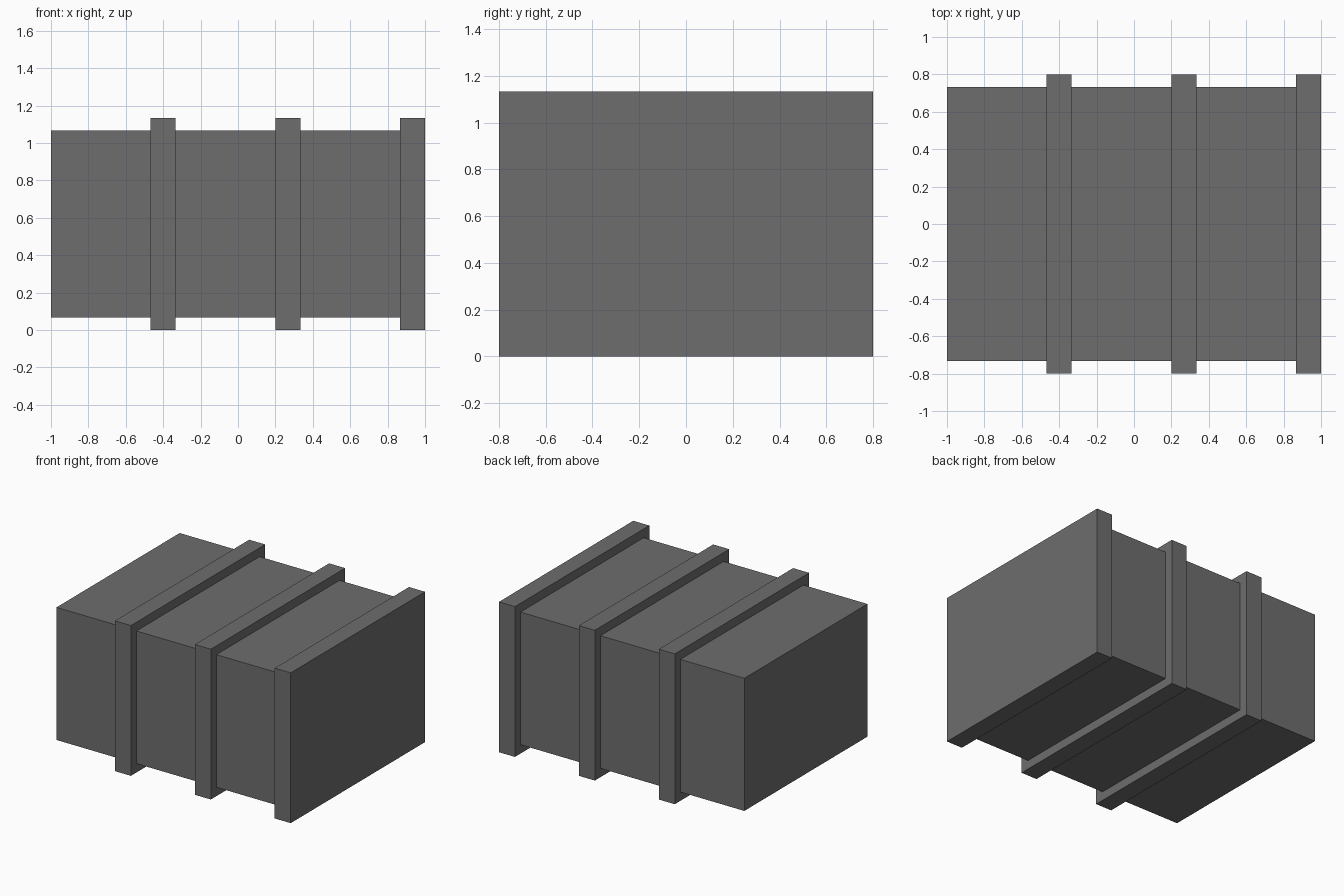
import bpy

cube = bpy.data.objects.get("Cube")
if cube:
    bpy.data.objects.remove(cube, do_unlink=True)

# Single grey finish
grey = bpy.data.materials.new("mid_grey")
grey.use_nodes = True
colour = (0.155, 0.155, 0.155, 1.0)
grey.diffuse_color = colour
grey.node_tree.nodes["Principled BSDF"].inputs["Base Color"].default_value = colour

U = 2 / 30                # base unit of the model
MID_Z = 8.5 * U           # height of the central axis


def box(name, x0, x1, depth, height):
    """Box spanning x0..x1, centred on the long axis."""
    bpy.ops.mesh.primitive_cube_add(size=1, location=((x0 + x1) / 2, 0, MID_Z))
    obj = bpy.context.object
    obj.name = name
    obj.scale = (x1 - x0, depth, height)
    bpy.ops.object.transform_apply(location=False, rotation=False, scale=True)
    obj.data.materials.append(grey)
    return obj


# Main block, ending against the end flange
box("body", -15 * U, 13 * U, 22 * U, 15 * U)

# Raised bands around the block, and the flange closing the +x end
for name, start in (("outer_band", -7), ("middle_band", 3), ("end_flange", 13)):
    box(name, start * U, (start + 2) * U, 24 * U, 17 * U)
